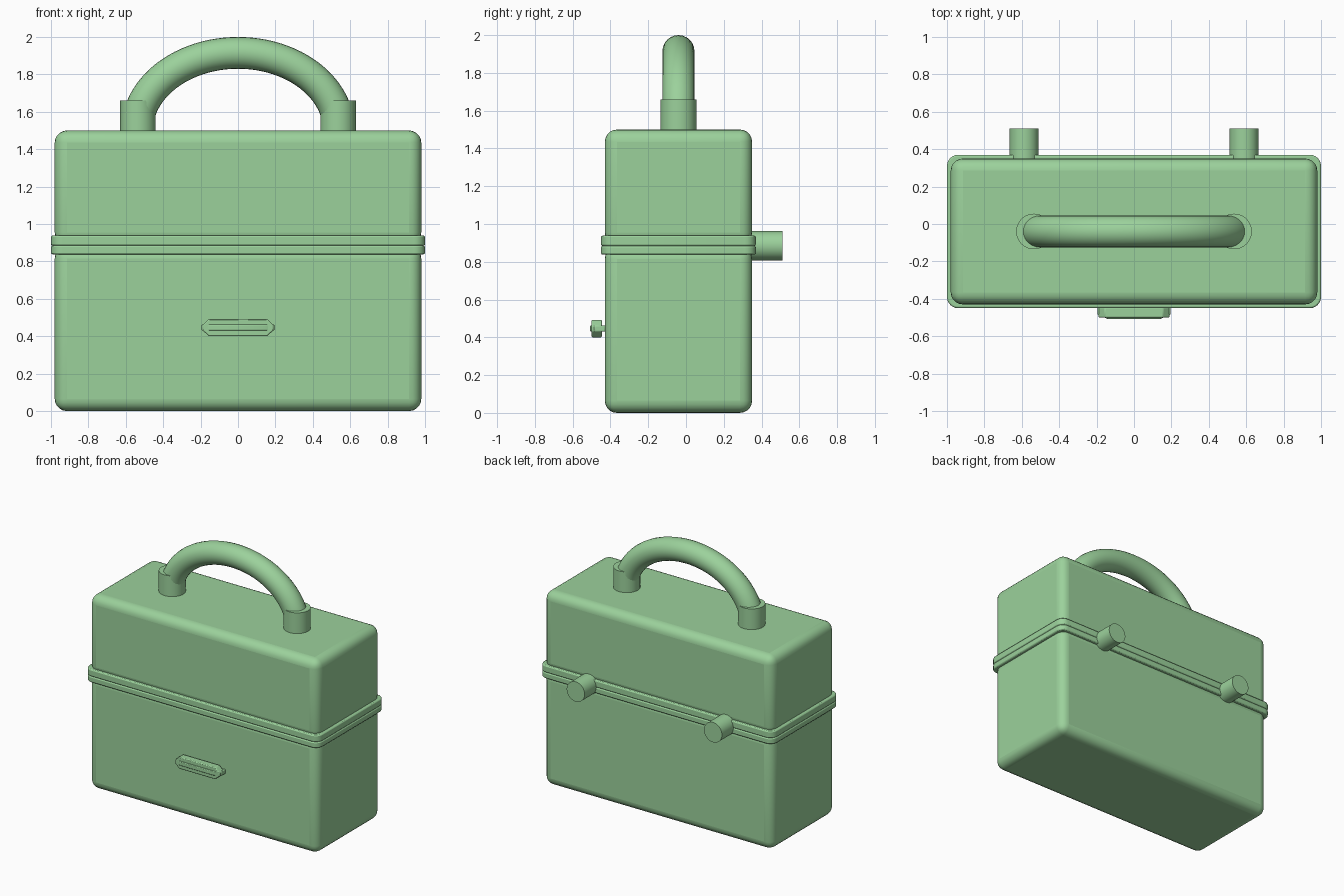
import bpy, bmesh, math

if "Cube" in bpy.data.objects:
    bpy.data.objects.remove(bpy.data.objects["Cube"])

green = bpy.data.materials.new("green_paint")
green.diffuse_color = (0.33, 0.64, 0.33, 1)
green.use_nodes = True
green.node_tree.nodes["Principled BSDF"].inputs["Base Color"].default_value = green.diffuse_color


def finish(name, bm, bevel=0.0, segments=3, angle=35):
    bmesh.ops.recalc_face_normals(bm, faces=bm.faces)
    mesh = bpy.data.meshes.new(name)
    bm.to_mesh(mesh)
    bm.free()
    obj = bpy.data.objects.new(name, mesh)
    bpy.context.collection.objects.link(obj)
    mesh.materials.append(green)
    if bevel:
        mod = obj.modifiers.new("Bevel", 'BEVEL')
        mod.width, mod.segments = bevel, segments
        mod.limit_method = 'ANGLE'
        mod.angle_limit = math.radians(30)
    bpy.ops.object.select_all(action='DESELECT')
    obj.select_set(True)
    bpy.context.view_layer.objects.active = obj
    bpy.ops.object.shade_smooth_by_angle(angle=math.radians(angle))
    return obj


def box(name, lo, hi, bevel, corner=0.0, segments=5):
    bm = bmesh.new()
    bmesh.ops.create_cube(bm, size=1)
    for v in bm.verts:
        v.co = [(a + b) / 2 + c * (b - a) for a, b, c in zip(lo, hi, v.co)]
    if corner:  # rounded upright edges
        upright = [e for e in bm.edges if abs(e.verts[0].co.z - e.verts[1].co.z) > 1e-4]
        bmesh.ops.bevel(bm, geom=upright, offset=corner, segments=6,
                        profile=0.5, affect='EDGES')
    return finish(name, bm, bevel, segments)


def prism(name, points, offset, bevel):
    bm = bmesh.new()
    face = bm.faces.new([bm.verts.new(p) for p in points])
    new = bmesh.ops.extrude_face_region(bm, geom=[face])["geom"]
    bmesh.ops.translate(bm, vec=offset,
                        verts=[g for g in new if isinstance(g, bmesh.types.BMVert)])
    return finish(name, bm, bevel, 2)


def cylinder(name, loc, radius, depth, rot=(0, 0, 0)):
    bm = bmesh.new()
    bmesh.ops.create_cone(bm, cap_ends=True, segments=40, radius1=radius,
                          radius2=radius, depth=depth)
    obj = finish(name, bm)
    obj.location, obj.rotation_euler = loc, rot
    return obj


# Case halves
box("lower_case", (-0.98, -0.43, 0), (0.98, 0.35, 0.88), 0.065)
box("lid", (-0.98, -0.43, 0.89), (0.98, 0.35, 1.5), 0.065)

# Rims where the halves meet
for name, z0, z1 in (("lower_rim", 0.838, 0.884), ("lid_rim", 0.884, 0.938)):
    box(name, (-1, -0.45, z0), (1, 0.37, z1), 0.008, 0.06, 2)

# Hinge barrels and handle sockets, one pair each
for side, s in (("left", -1), ("right", 1)):
    cylinder(side + "_hinge", (0.588 * s, 0.42, 0.885), 0.077, 0.18, (math.pi / 2, 0, 0))
    cylinder(side + "_handle_socket", (0.535 * s, -0.04, 1.57), 0.095, 0.18)

# Handle: a round tube swept along half an ellipse
bm = bmesh.new()
A, B, R, STEPS, SIDES = 0.54, 0.415, 0.085, 48, 24
rings = []
for i in range(STEPS + 1):
    t = math.pi * i / STEPS
    nx, nz = B * math.cos(t), A * math.sin(t)
    n = math.hypot(nx, nz)
    ring = []
    for j in range(SIDES):
        u = 2 * math.pi * j / SIDES
        k = R * math.cos(u) / n
        ring.append(bm.verts.new((A * math.cos(t) + nx * k, -0.04 + R * math.sin(u),
                                  1.5 + B * math.sin(t) + nz * k)))
    rings.append(ring)
for a, b in zip(rings, rings[1:]):
    for j in range(SIDES):
        k = (j + 1) % SIDES
        bm.faces.new((a[j], a[k], b[k], b[j]))
bm.faces.new(rings[0])
bm.faces.new(rings[-1])
finish("handle", bm)

# Front latch: upright plate crossed by a flat pull tab
plate = [(-0.155, 0.4), (0.155, 0.4), (0.19, 0.432), (0.19, 0.46),
         (0.155, 0.492), (-0.155, 0.492), (-0.19, 0.46), (-0.19, 0.432)]
prism("latch_plate", [(x, -0.5, z) for x, z in plate], (0, 0.055, 0), 0.006)
tab = [(-0.195, -0.428), (0.195, -0.428), (0.195, -0.485), (0.14, -0.508),
       (-0.14, -0.508), (-0.195, -0.485)]
prism("latch_tab", [(x, y, 0.43) for x, y in tab], (0, 0, 0.033), 0.005)
